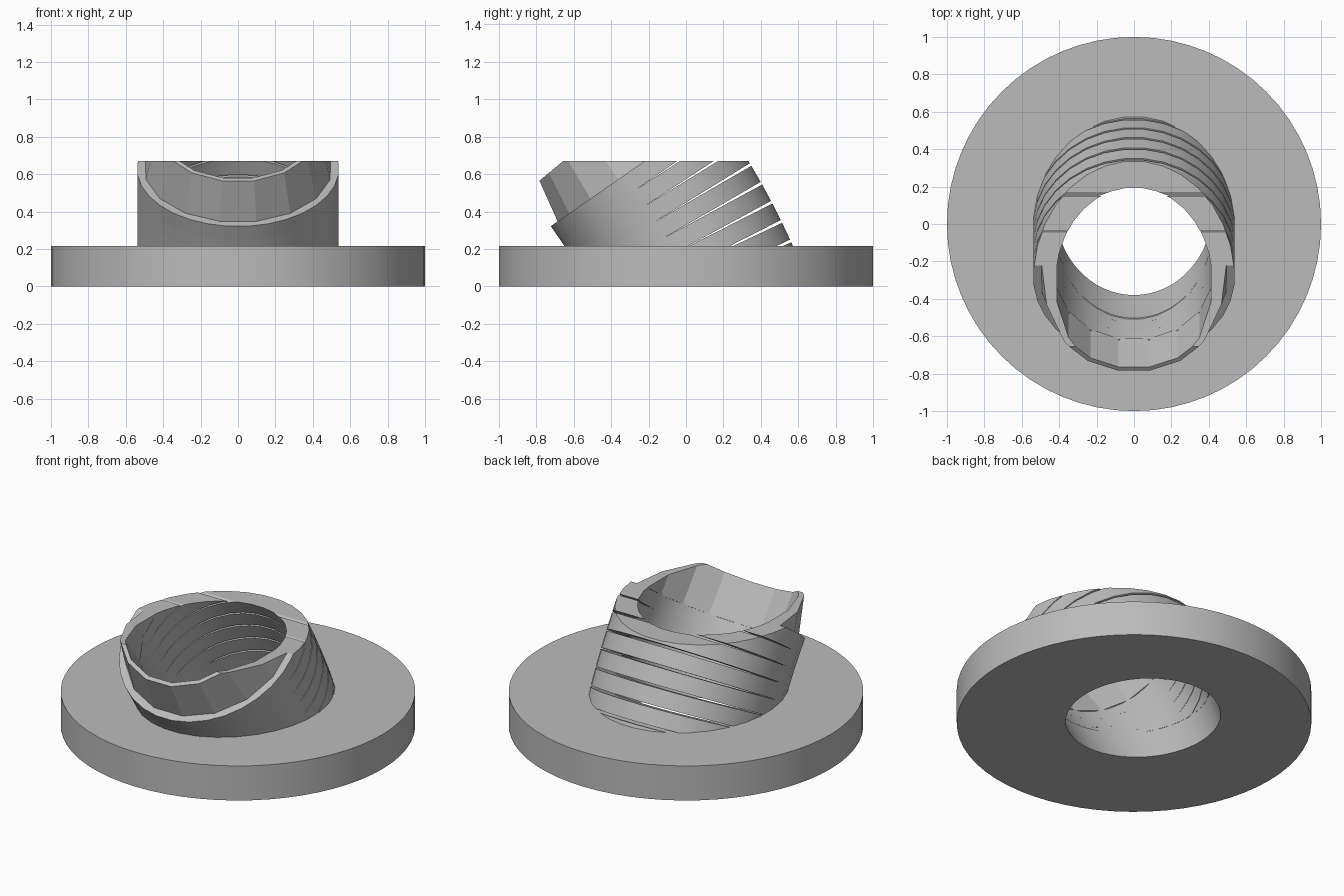
import bpy, bmesh
from math import sin, cos, tan, radians, pi
from mathutils import Vector

if "Cube" in bpy.data.objects:
    bpy.data.objects.remove(bpy.data.objects["Cube"])

grey = bpy.data.materials.new("plain grey")
grey.use_nodes = True
grey.diffuse_color = (0.5, 0.5, 0.5, 1)
grey.node_tree.nodes["Principled BSDF"].inputs["Base Color"].default_value = (0.5, 0.5, 0.5, 1)

# Bend of the spout: an arc around an axis parallel to x
BEND_Y, BEND_Z, BEND_R = -3.294, -1.52, 3.70
OUTER, INNER = 0.54, 0.42
BASE_TOP, TOP = 0.215, 0.67


def loop(bm, angle, along, radius, sides):
    """Circle of vertices across the bend at an angle, shifted along its tangent."""
    radial = Vector((0, cos(angle), sin(angle)))
    tangent = Vector((0, -sin(angle), cos(angle)))
    centre = Vector((0, BEND_Y, BEND_Z)) + BEND_R * radial + along * tangent
    turns = [2 * pi * (i + 0.5) / sides for i in range(sides)]
    return [bm.verts.new(centre + radius * (radial * sin(t) + Vector((cos(t), 0, 0))))
            for t in turns]


def skin(bm, loops):
    """Join loops in a closed cycle, giving a ring-shaped solid."""
    n = len(loops[0])
    for a, b in zip(loops, loops[1:] + loops[:1]):
        for i in range(n):
            j = (i + 1) % n
            bm.faces.new((a[i], a[j], b[j], b[i]))


def trim(bm, z, up):
    """Cut away everything beyond a level and cap the cut."""
    geom = bm.verts[:] + bm.edges[:] + bm.faces[:]
    cut = bmesh.ops.bisect_plane(bm, geom=geom, plane_co=(0, 0, z),
                                 plane_no=(0, 0, up), clear_outer=True)
    edges = [e for e in cut["geom_cut"] if isinstance(e, bmesh.types.BMEdge)]
    if edges:
        bmesh.ops.triangle_fill(bm, edges=edges, use_beauty=True, normal=(0, 0, up))


def finish(bm, name, angle):
    bmesh.ops.recalc_face_normals(bm, faces=bm.faces[:])
    mesh = bpy.data.meshes.new(name)
    bm.to_mesh(mesh)
    bm.free()
    mesh.materials.append(grey)
    obj = bpy.data.objects.new(name, mesh)
    bpy.context.collection.objects.link(obj)
    bpy.ops.object.select_all(action="DESELECT")
    obj.select_set(True)
    bpy.context.view_layer.objects.active = obj
    bpy.ops.object.shade_smooth_by_angle(angle=radians(angle))


# Base disc with a slanted bore
bm = bmesh.new()


def flat_loop(y, z, rx, ry, sides=64):
    return [bm.verts.new((rx * cos(2 * pi * i / sides), y + ry * sin(2 * pi * i / sides), z))
            for i in range(sides)]


skin(bm, [flat_loop(0, 0, 1, 1), flat_loop(0, BASE_TOP, 1, 1),
          flat_loop(-0.027, BASE_TOP, INNER, 0.476), flat_loop(0.08, 0, INNER, 0.46)])
finish(bm, "base_disc", 30)

# Straight tube segments along the bend, with wedge slits opening at the back
START, STEP = radians(24.58), radians(1.56)
half = 3.64 * tan(STEP / 2)
for k in range(-2, 7):
    bm = bmesh.new()
    mid = START + (k + 0.5) * STEP
    skin(bm, [loop(bm, mid, -half, OUTER, 32), loop(bm, mid, half, OUTER, 32),
              loop(bm, mid, half, INNER, 32), loop(bm, mid, -half, INNER, 32)])
    trim(bm, TOP, 1)
    trim(bm, BASE_TOP - 0.01, -1)
    if bm.faces:
        finish(bm, f"tube_segment_{k + 3}", 20)
    else:
        bm.free()

# Tapered collar past the last segment
bm = bmesh.new()
low, high = START + 6.9 * STEP, radians(39.7)
skin(bm, [loop(bm, low, 0, 0.505, 16), loop(bm, high, 0, 0.445, 16),
          loop(bm, high, 0, INNER, 16), loop(bm, low, 0, INNER, 16)])
trim(bm, TOP, 1)
finish(bm, "tapered_collar", 15)
